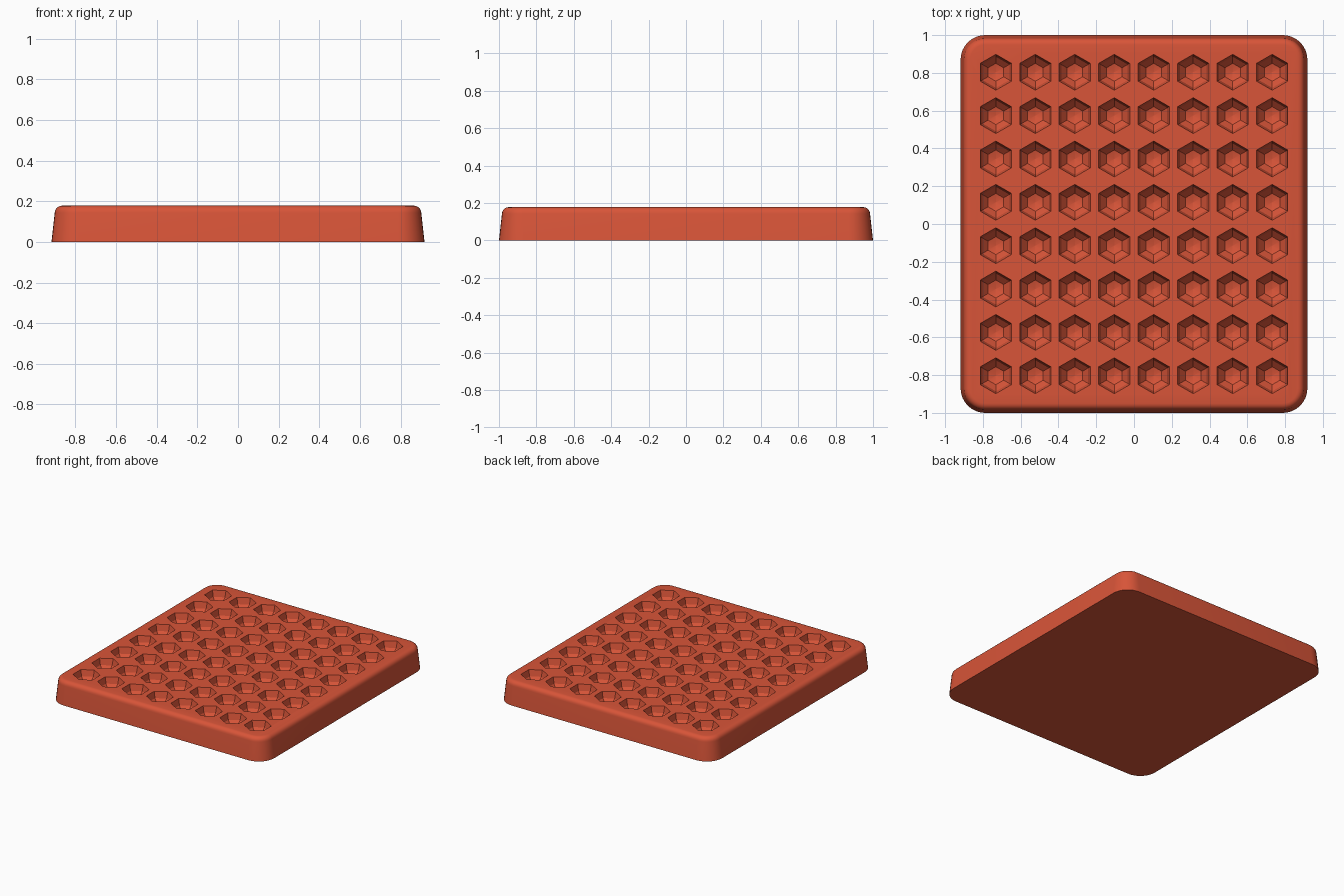
import bpy, bmesh
from math import sin, cos, pi, radians

cube = bpy.data.objects.get("Cube")
if cube:
    bpy.data.objects.remove(cube, do_unlink=True)

HALF_X, HALF_Y, HEIGHT = 0.918, 1.0, 0.178
CORNER, EDGE, TAPER = 0.13, 0.035, 0.016
COLS, ROWS, STEP_X, STEP_Y, PIT = 8, 8, 0.209, 0.2295, 0.095

red = bpy.data.materials.new("brick red")
red.use_nodes = True
colour = (0.69, 0.09, 0.04, 1)
red.diffuse_color = colour
red.node_tree.nodes["Principled BSDF"].inputs["Base Color"].default_value = colour


def loft(bm, rings):
    """Skin a stack of closed point rings and cap both ends."""
    loops = [[bm.verts.new(p) for p in ring] for ring in rings]
    for low, high in zip(loops, loops[1:]):
        n = len(low)
        for i in range(n):
            j = (i + 1) % n
            bm.faces.new((low[i], low[j], high[j], high[i]))
    bm.faces.new(loops[0][::-1])
    bm.faces.new(loops[-1])


def rounded_rect(inset, z, steps=8):
    r = CORNER - inset
    ring = []
    for k, (sx, sy) in enumerate(((1, 1), (-1, 1), (-1, -1), (1, -1))):
        for s in range(steps + 1):
            a = (k + s / steps) * pi / 2
            ring.append((sx * (HALF_X - CORNER) + r * cos(a),
                         sy * (HALF_Y - CORNER) + r * sin(a), z))
    return ring


def hexagon(x, y, r, z):
    return [(x + r * cos(pi / 6 + i * pi / 3),
             y + r * sin(pi / 6 + i * pi / 3), z) for i in range(6)]


def make_object(name, bm):
    bmesh.ops.recalc_face_normals(bm, faces=bm.faces)
    mesh = bpy.data.meshes.new(name)
    bm.to_mesh(mesh)
    bm.free()
    mesh.materials.append(red)
    obj = bpy.data.objects.new(name, mesh)
    bpy.context.collection.objects.link(obj)
    return obj


# Tray: tapered rounded slab with a rounded upper edge
bm = bmesh.new()
rings = [rounded_rect(0, 0)]
for s in range(6):
    a = s / 5 * pi / 2
    rings.append(rounded_rect(TAPER + EDGE * (1 - cos(a)), HEIGHT - EDGE * (1 - sin(a))))
loft(bm, rings)
tray = make_object("tray", bm)

# Pits: six-sided hemispherical bowls in a regular grid
bm = bmesh.new()
for c in range(COLS):
    for r in range(ROWS):
        x, y = (c - (COLS - 1) / 2) * STEP_X, (r - (ROWS - 1) / 2) * STEP_Y
        bowl = [hexagon(x, y, PIT * cos(radians(a)), HEIGHT - PIT * sin(radians(a)))
                for a in (89, 60, 30, 0)]
        loft(bm, bowl + [hexagon(x, y, PIT, HEIGHT + 0.05)])
cutter = make_object("pit_cutter", bm)
cutter.hide_render = True

# Cut the pits and bake the result into the tray
cut = tray.modifiers.new("pits", 'BOOLEAN')
cut.operation = 'DIFFERENCE'
cut.solver = 'EXACT'
cut.object = cutter
bpy.ops.object.select_all(action='DESELECT')
tray.select_set(True)
bpy.context.view_layer.objects.active = tray
bpy.ops.object.modifier_apply(modifier=cut.name)
bpy.data.objects.remove(cutter, do_unlink=True)
bpy.ops.object.shade_smooth_by_angle(angle=radians(25))
